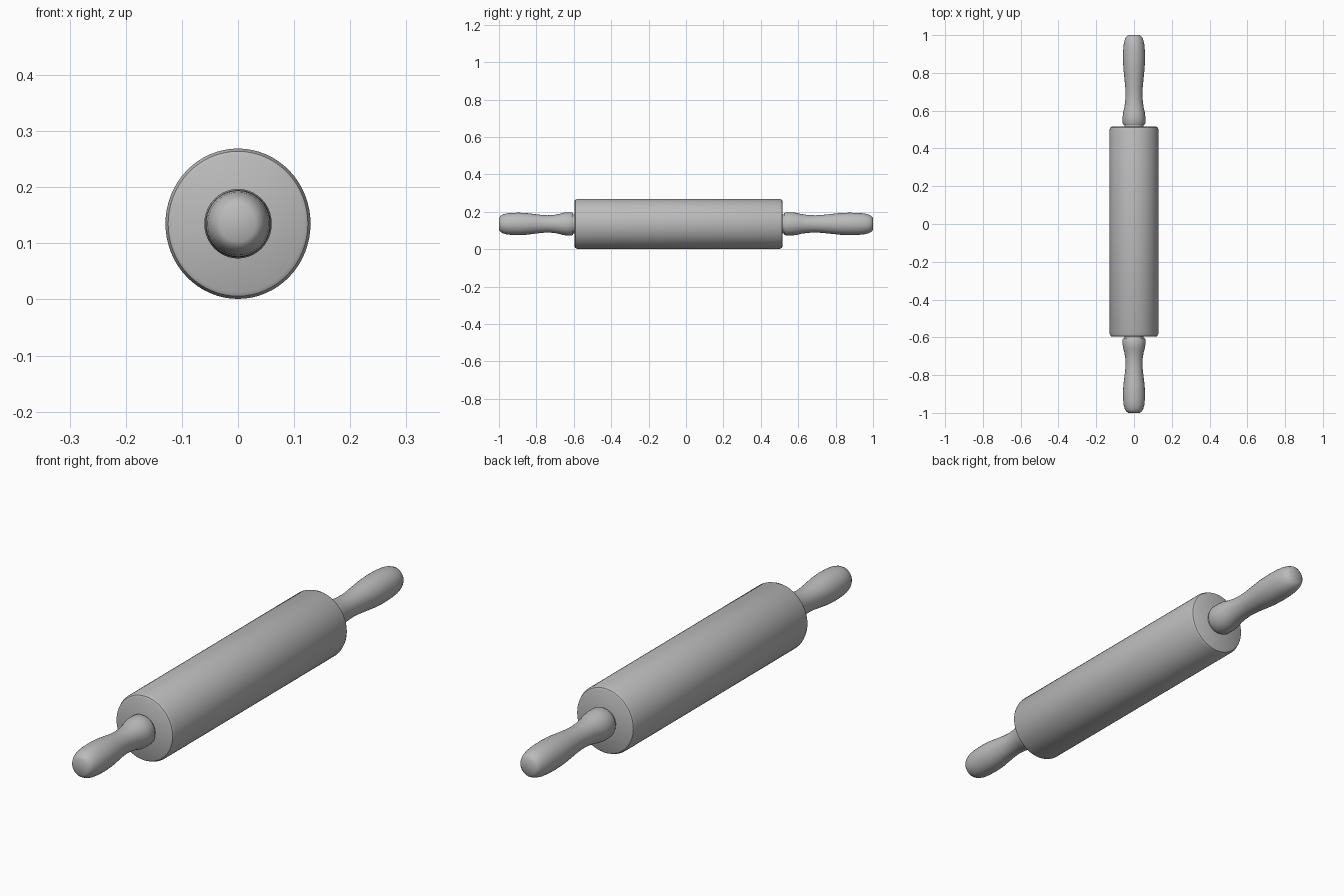
import bpy
import bmesh
from math import cos, sin, tau, radians

cube = bpy.data.objects.get("Cube")
if cube:
    bpy.data.objects.remove(cube, do_unlink=True)

AXIS_Z = 0.135

# Single plain grey finish
GREY = (0.5, 0.5, 0.5, 1.0)
grey = bpy.data.materials.new("plain_grey")
grey.use_nodes = True
grey.diffuse_color = GREY
grey.node_tree.nodes["Principled BSDF"].inputs["Base Color"].default_value = GREY


def lathe(name, profile, sides, width=1.0, angle=35):
    """Turn a list of (y, radius) points around the long axis, with capped ends."""
    bm = bmesh.new()
    rings = []
    for y, r in profile:
        rings.append([bm.verts.new((r * width * cos(tau * i / sides), y,
                                    AXIS_Z + r * sin(tau * i / sides)))
                      for i in range(sides)])
    for a, b in zip(rings, rings[1:]):
        for i in range(sides):
            j = (i + 1) % sides
            bm.faces.new((a[i], a[j], b[j], b[i]))
    bm.faces.new(rings[0])
    bm.faces.new(rings[-1])
    bmesh.ops.recalc_face_normals(bm, faces=bm.faces)
    mesh = bpy.data.meshes.new(name)
    bm.to_mesh(mesh)
    bm.free()
    mesh.materials.append(grey)
    obj = bpy.data.objects.new(name, mesh)
    bpy.context.collection.objects.link(obj)
    bpy.ops.object.select_all(action="DESELECT")
    obj.select_set(True)
    bpy.context.view_layer.objects.active = obj
    bpy.ops.object.shade_smooth_by_angle(angle=radians(angle))
    return obj


# Barrel with softened rims
lathe("roller", [(-0.596, 0.122), (-0.592, 0.129), (-0.58, 0.134),
                 (0.5, 0.134), (0.512, 0.129), (0.516, 0.122)], 64, 0.965)

# Turned grip: fraction of the length, radius
grip = [(0.0, 0.057), (0.02, 0.062), (0.09, 0.062), (0.14, 0.059), (0.19, 0.053),
        (0.26, 0.048), (0.35, 0.046), (0.43, 0.048), (0.53, 0.053), (0.63, 0.058),
        (0.73, 0.060), (0.83, 0.059), (0.90, 0.056), (0.95, 0.050), (0.98, 0.043),
        (1.0, 0.032)]

# Handles at both ends, each on a short spindle
for label, side, root, start in (("front", -1, 0.59, 0.603), ("back", 1, 0.51, 0.525)):
    lathe(label + "_spindle", [(side * root, 0.05), (side * (start + 0.01), 0.05)], 32)
    lathe(label + "_handle",
          [(side * (start + t * (1 - start)), r) for t, r in grip], 40, 0.97, 50)
